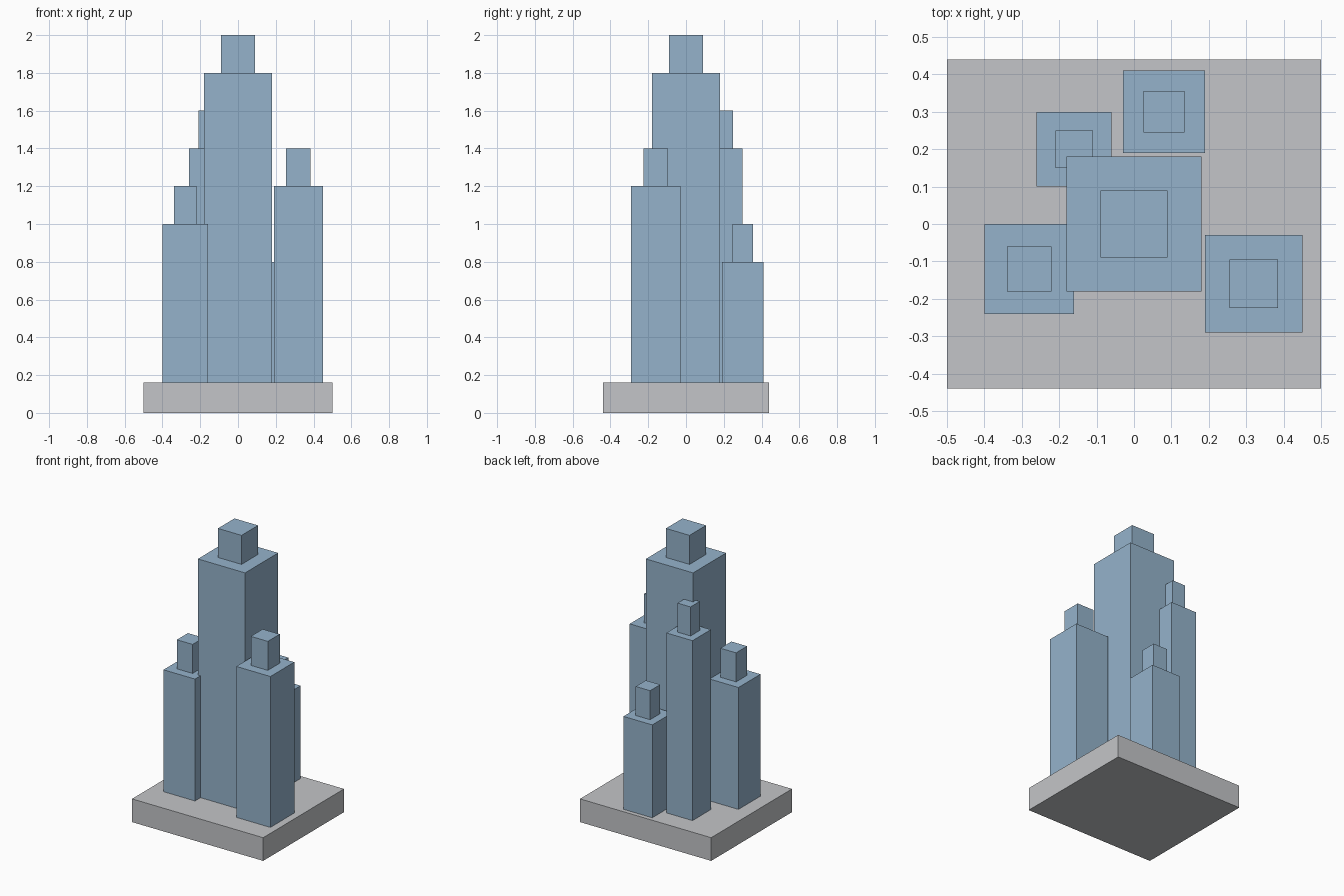
import bpy

cube = bpy.data.objects.get("Cube")
if cube:
    bpy.data.objects.remove(cube, do_unlink=True)


def make_material(name, rgb):
    mat = bpy.data.materials.new(name)
    mat.use_nodes = True
    color = (*rgb, 1)
    mat.diffuse_color = color
    mat.node_tree.nodes["Principled BSDF"].inputs["Base Color"].default_value = color
    return mat


def box(name, x, y, width, depth, bottom, top, mat):
    bpy.ops.mesh.primitive_cube_add(size=1, location=(x, y, (bottom + top) / 2))
    obj = bpy.context.object
    obj.name = name
    obj.scale = (width, depth, top - bottom)
    bpy.ops.object.transform_apply(location=False, rotation=False, scale=True)
    obj.data.materials.append(mat)
    return obj


concrete = make_material("pale grey concrete", (0.55, 0.56, 0.58))
glass = make_material("steel blue glass", (0.3, 0.45, 0.6))

# Ground slab
box("base_slab", 0, 0, 1.0, 0.88, 0, 0.16, concrete)

# Towers rooted in the slab, each with a half-width rooftop block
ROOF_HEIGHT = 0.2
FOOT = 0.002  # just above the slab's underside
towers = {
    "central": (0, 0, 0.36, 1.8),
    "front_left": (0.32, -0.16, 0.26, 1.2),
    "front_right": (-0.28, -0.12, 0.24, 1.0),
    "back_right": (-0.16, 0.20, 0.20, 1.4),
    "back_left": (0.08, 0.30, 0.22, 0.8),
}
for name, (x, y, width, height) in towers.items():
    box(name + "_tower", x, y, width, width, FOOT, height, glass)
    box(name + "_rooftop", x, y, width / 2, width / 2, height, height + ROOF_HEIGHT, glass)
